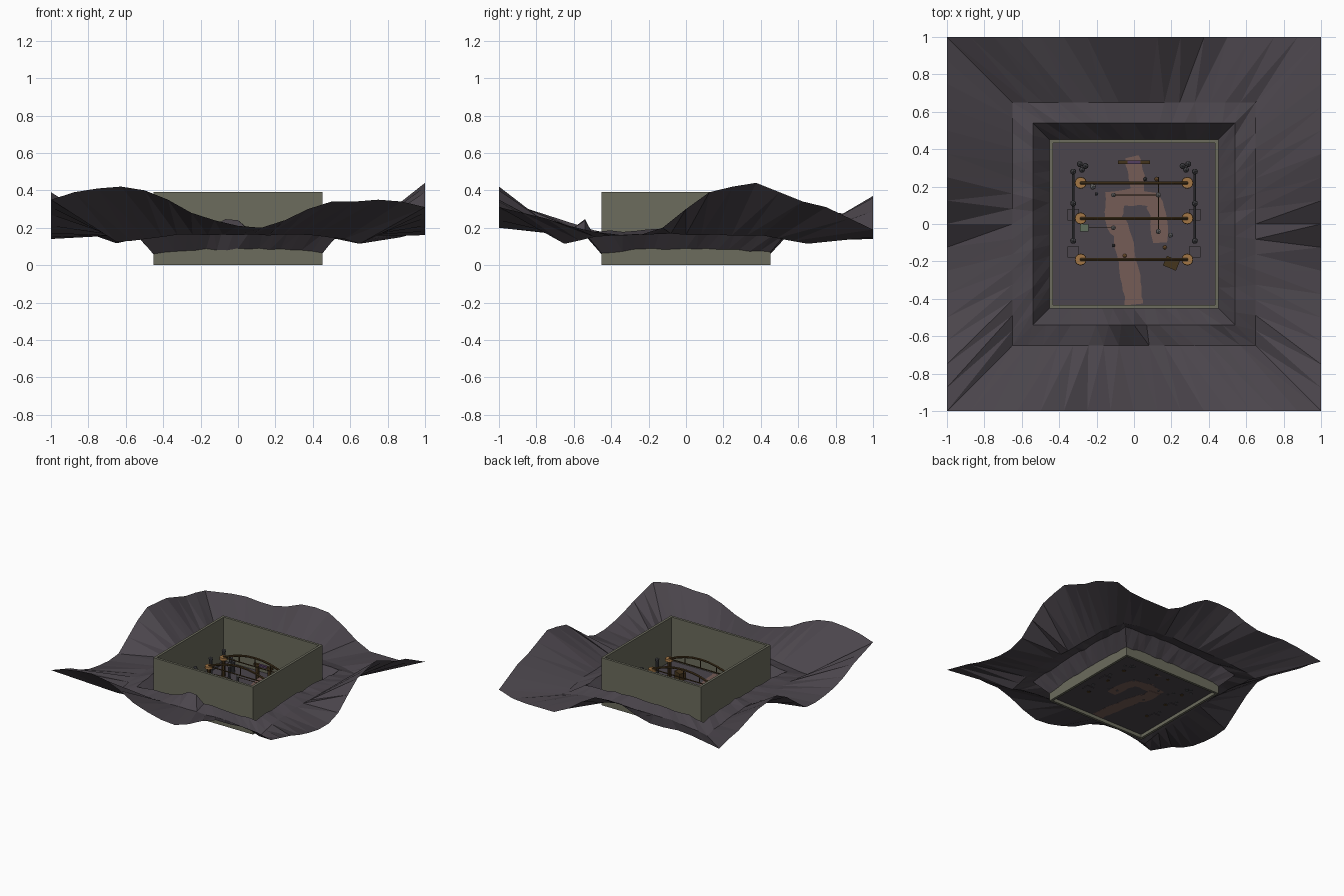
import bpy, bmesh, math, random
from mathutils import Vector

random.seed(4)
cube = bpy.data.objects.get("Cube")
if cube:
    bpy.data.objects.remove(cube, do_unlink=True)


def material(name, r, g, b):
    m = bpy.data.materials.new(name)
    m.use_nodes = True
    m.diffuse_color = (r, g, b, 1)
    m.node_tree.nodes["Principled BSDF"].inputs["Base Color"].default_value = (r, g, b, 1)
    return m


ROCK = material("purple grey rock", .07, .06, .072)
OLIVE = material("olive wall", .15, .15, .11)
PATH = material("dusty path", .178, .108, .094)
WOOD = material("dark timber", .06, .035, .012)
COPPER = material("copper lamp", .36, .18, .06)
IRON = material("iron grey", .07, .07, .078)
STEEL = material("pale steel", .2, .2, .2)
VIOLET = material("violet panel", .09, .05, .12)
GREEN = material("grey green crate", .12, .16, .11)


def finish(bm, name, mat):
    bmesh.ops.recalc_face_normals(bm, faces=bm.faces)
    mesh = bpy.data.meshes.new(name)
    bm.to_mesh(mesh)
    bm.free()
    mesh.materials.append(mat)
    ob = bpy.data.objects.new(name, mesh)
    bpy.context.collection.objects.link(ob)
    return ob


def box(name, loc, size, mat, turn=0):
    bm = bmesh.new()
    bmesh.ops.create_cube(bm, size=1)
    bmesh.ops.scale(bm, vec=size, verts=bm.verts)
    ob = finish(bm, name, mat)
    ob.location = loc
    ob.rotation_euler.z = turn
    return ob


def rod(name, a, b, radius, mat, tip=None, sides=8):
    a, b = Vector(a), Vector(b)
    bm = bmesh.new()
    bmesh.ops.create_cone(bm, cap_ends=True, segments=sides, radius1=radius,
                          radius2=radius if tip is None else tip, depth=(b - a).length)
    ob = finish(bm, name, mat)
    ob.location = (a + b) / 2
    ob.rotation_euler = (b - a).to_track_quat("Z", "Y").to_euler()
    return ob


def ball(name, loc, radius, mat):
    bm = bmesh.new()
    bmesh.ops.create_icosphere(bm, subdivisions=1, radius=radius)
    finish(bm, name, mat).location = loc


# Terrain: nested square rings, with the rim heights in hundredths, side by side
rim = [35, 39, 41, 42, 40, 35, 28, 24, 21, 20, 24, 30, 34, 34, 35, 34,
       31, 28, 25, 21, 18, 16, 16, 20, 30, 39, 42, 44, 39, 34, 31, 25,
       19, 15, 14, 14, 14, 20, 29, 36, 37, 36, 31, 28, 28, 29, 28, 26,
       24, 27, 29, 33, 37, 38, 39, 33, 24, 15, 14, 15, 17, 21, 27, 31]
STEPS = 16


def square_point(i, half, z):
    side, k = divmod(i, STEPS)
    p = Vector((k / 8 - 1, -1, 0))
    for _ in range(side):
        p = Vector((-p.y, p.x, 0))
    return (p.x * half, p.y * half, z)


def ring_heights(corner, middle, wobble):
    out = []
    for i in range(len(rim)):
        t = abs(i % STEPS - 8) / 8
        out.append(corner + (middle - corner) * (1 - t ** 3) + random.uniform(-wobble, wobble))
    return out


ridge = ring_heights(.165, .19, .01)
for i, lift in ((6, .01), (7, .05), (8, .045)):
    ridge[i] += lift
rings = [(1, [h / 100 for h in rim]), (.65, ring_heights(.12, .165, .006)),
         (.54, ridge), (.453, ring_heights(.065, .085, .006))]
bm = bmesh.new()
loops = [[bm.verts.new(square_point(i, half, z)) for i, z in enumerate(hs)] for half, hs in rings]
for outer, inner in zip(loops, loops[1:]):
    for i in range(len(rim)):
        j = (i + 1) % len(rim)
        bm.faces.new((outer[i], outer[j], inner[i]))
        bm.faces.new((outer[j], inner[j], inner[i]))
finish(bm, "terrain", ROCK)

# Open enclosure with a slightly raised floor
HALF, THICK, TOP = .453, .02, .39
for s in (-1, 1):
    c = s * (HALF - THICK / 2)
    box("end_wall", (0, c, TOP / 2), (2 * HALF, THICK, TOP), OLIVE)
    box("side_wall", (c, 0, TOP / 2), (THICK, 2 * (HALF - THICK), TOP), OLIVE)
box("floor", (0, 0, .03), (.866, .866, .004), ROCK)


# Winding path laid as thin strips along centre lines, with ragged edges
def strip(name, points, width, z):
    bm = bmesh.new()
    pts = [Vector(p) for p in points]
    dense = [a.lerp(b, k / 3) for a, b in zip(pts, pts[1:]) for k in range(3)] + [pts[-1]]
    rows = []
    for i, p in enumerate(dense):
        d = (dense[min(i + 1, len(dense) - 1)] - dense[max(i - 1, 0)]).normalized()
        n = Vector((-d.y, d.x)) * (width / 2 + random.uniform(-.006, .006))
        rows.append([bm.verts.new((*(p + n * s), z)) for s in (-1, 1)])
    for a, b in zip(rows, rows[1:]):
        bm.faces.new((a[0], a[1], b[1], b[0]))
    ob = finish(bm, name, PATH)
    mod = ob.modifiers.new("thickness", "SOLIDIFY")
    mod.thickness = .008
    mod.offset = 0


strip("path_main", [(0, -.43), (-.005, -.38), (-.02, -.28), (-.045, -.15),
                    (-.065, -.05), (-.11, .03), (-.1, .12)], .1, .031)
strip("path_loop", [(-.15, .13), (0, .145), (.1, .13), (.13, .05), (.14, -.1)], .085, .0315)
strip("path_north", [(.02, .14), (.015, .25), (-.01, .36)], .08, .032)

# Three arched timber trusses on posts with copper caps
for y in (.22, .03, -.19):
    for s in (-1, 1):
        x = s * .285
        rod("truss_post", (x, y, .024), (x, y, .18), .015, WOOD)
        rod("post_cap", (x, y, .165), (x, y, .185), .032, COPPER, .03, 12)
    arch = [Vector((.285 * k / 4, y, .18 + .07 * (1 - (k / 4) ** 2))) for k in range(-4, 5)]
    for a, b in zip(arch, arch[1:]):
        rod("truss_arch", a, b, .009, WOOD, sides=6)
    rod("truss_tie", arch[0], arch[-1], .005, WOOD, sides=6)
    for p in arch[2:-2:2]:
        rod("truss_strut", p, (p.x, y, .18), .004, WOOD, sides=6)

# Side pipes, slabs and stacks, mirrored left and right
for s in (-1, 1):
    x = s * .325
    for y in (.28, .11, -.09):
        rod("pipe_post", (x, y, .024), (x, y, .2), .012, IRON)
        ball("pipe_knob", (x, y, .2), .018, IRON)
    for a, b in ((.28, .11), (.11, -.09)):
        rod("side_pipe", (x, a, .1), (x, b, .1), .006, IRON)
    for y in (.05, -.15):
        box("floor_slab", (x, y, .033), (.06, .06, .018), ROCK)
    for dx, dy, top in ((0, .01, .14), (-.03, 0, .12), (-.012, -.02, .1)):
        px, py = s * (.29 + dx), .31 + dy
        rod("stack", (px, py, .024), (px, py, top), .013, IRON)
        ball("stack_head", (px, py, top), .018, IRON)

# Small stakes with pale heads and the rails between them
for x, y, top, r in ((-.22, .2, .14, .018), (-.11, .155, .1, .014), (.13, .155, .1, .015),
                     (-.11, -.02, .1, .014), (.13, -.04, .1, .015), (.195, -.06, .08, .015),
                     (-.2, .16, .06, .01), (-.11, -.115, .06, .01), (.06, .24, .06, .012)):
    rod("stake", (x, y, .024), (x, y, top), r * .6, IRON)
    ball("stake_head", (x, y, top), r, STEEL if r > .012 else IRON)
for a, b in (((-.11, .155), (.13, .155)), ((.13, .155), (.13, .25)),
             ((-.11, -.02), (-.24, -.02)), ((.13, .155), (.13, -.04))):
    rod("stake_rail", (*a, .09), (*b, .09), .003, WOOD, sides=6)
for x, y in ((-.05, -.17), (.165, -.125), (.12, .24)):
    ball("copper_nugget", (x, y, .04), .012, COPPER)

# Gate at the far end
for s in (-1, 1):
    box("gate_post", (s * .055, .33, .08), (.022, .02, .11), WOOD)
    box("gate_arm", (s * .06, .33, .14), (.05, .02, .016), WOOD)
box("gate_lintel", (0, .33, .14), (.07, .02, .016), VIOLET)

# Loose crates
box("timber_crate", (.2, -.21, .06), (.075, .055, .06), WOOD, -.4)
box("green_crate", (-.265, -.02, .06), (.045, .04, .06), GREEN)
